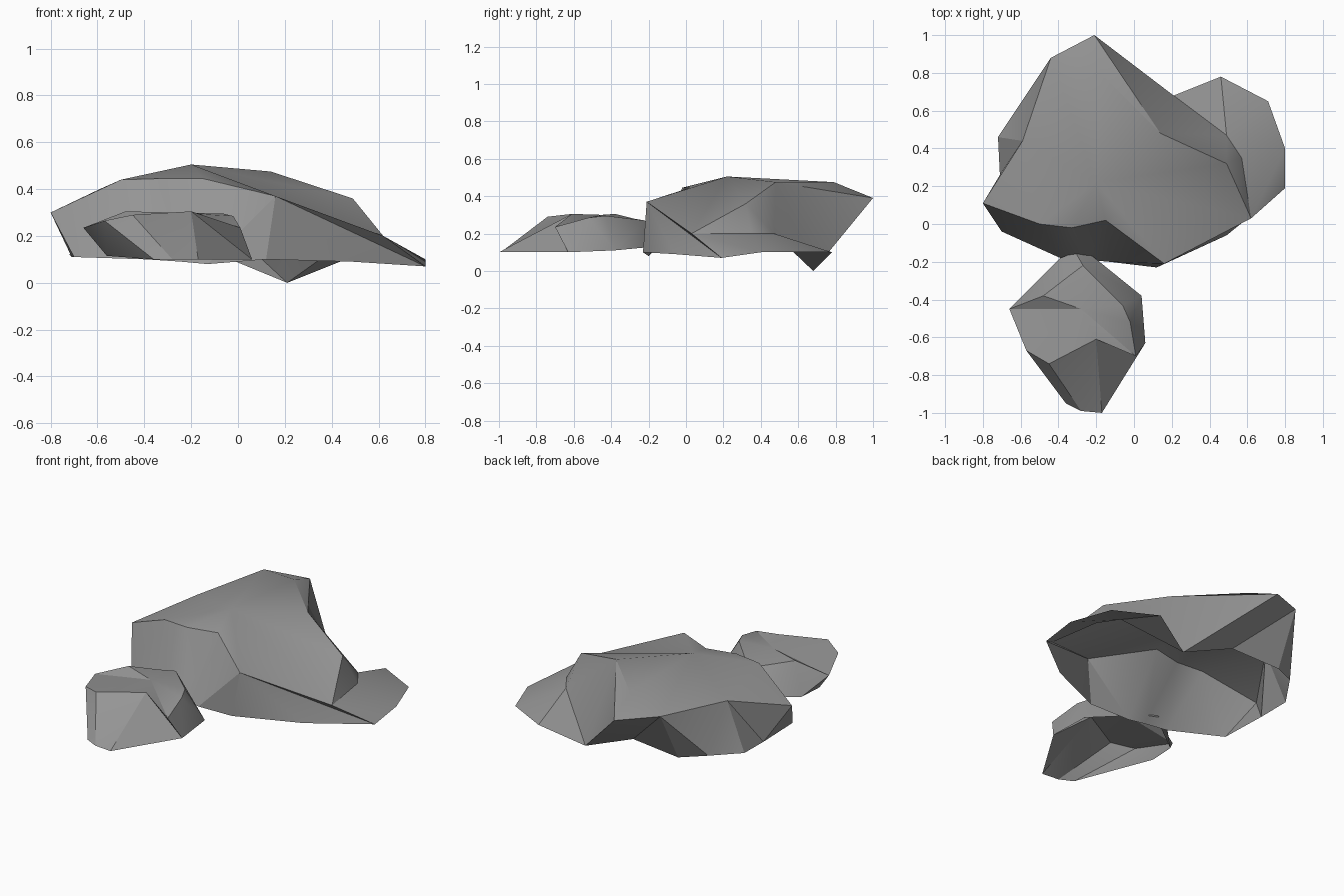
import bpy
import bmesh
import math

default_cube = bpy.data.objects.get("Cube")
if default_cube:
    bpy.data.objects.remove(default_cube, do_unlink=True)

# One stone grey for every rock
stone = bpy.data.materials.new("stone_grey")
stone.use_nodes = True
stone.diffuse_color = (0.3, 0.3, 0.3, 1)
stone.node_tree.nodes["Principled BSDF"].inputs["Base Color"].default_value = stone.diffuse_color


class Shell:
    """Open rock shell; corners at the same place share one vertex."""

    def __init__(self):
        self.bm = bmesh.new()
        self.corners = {}

    def face(self, *points):
        if len(set(points)) < len(points):
            return
        for p in points:
            if p not in self.corners:
                self.corners[p] = self.bm.verts.new(p)
        self.bm.faces.new([self.corners[p] for p in points])

    def wall(self, pairs):
        """Chiselled strip between neighbouring (upper, lower) corner pairs."""
        for (up, low), (next_up, next_low) in zip(pairs, pairs[1:]):
            self.face(up, low, next_up)
            self.face(next_up, low, next_low)

    def cap(self, peak, rim):
        """Gently domed top fanned out from its highest point."""
        for a, b in zip(rim, rim[1:] + rim[:1]):
            self.face(peak, a, b)

    def finish(self, name):
        mesh = bpy.data.meshes.new(name)
        self.bm.to_mesh(mesh)
        self.bm.free()
        mesh.materials.append(stone)
        obj = bpy.data.objects.new(name, mesh)
        bpy.context.collection.objects.link(obj)
        bpy.ops.object.select_all(action='DESELECT')
        obj.select_set(True)
        bpy.context.view_layer.objects.active = obj
        bpy.ops.object.shade_smooth_by_angle(angle=math.radians(30))


# Main boulder: named corners of the upper edge, back to left to front to right
back_tip = (-.21, 1, .39)
back_left = (-.44, .88, .43)
left_edge = (-.59, .44, .4)
left_tip = (-.8, .11, .3)
brow_left = (-.5, 0, .44)
brow_middle = (-.33, -.02, .445)
brow_right = (-.15, .02, .445)
crest = (.16, -.21, .37)
shoulder = (.62, .03, .2)
right_edge = (.49, .32, .36)
right_back = (.14, .48, .475)
back_notch = (-.17, .79, .475)

# Corners of the shelf, the pointed spur and the foot
shelf_inner = (.57, .35, .2)
ledge = (.49, .47, .2)
spur = (.21, .68, 0)
toe = (.8, .19, .07)
shelf_right = (.8, .4, .1)
shelf_back = (.71, .65, .1)
crest_foot = (.12, -.23, .1)
back_foot = (-.13, .7, .14)
corner_foot = (-.6, .64, .14)
left_foot = (-.71, .26, .11)

boulder = Shell()
boulder.cap((-.2, .22, .505), [
    back_left, left_edge, brow_left, brow_middle, brow_right, crest,
    shoulder, right_edge, right_back, back_notch,
])
boulder.face(back_notch, back_tip, back_left)
boulder.face(right_back, back_tip, back_notch)
boulder.face(left_edge, left_tip, brow_left)
# Steep sides of the boulder
boulder.wall([
    (back_tip, back_foot),
    (back_left, back_foot),
    (back_left, (-.45, .72, .12)),
    (back_left, corner_foot),
    (left_edge, corner_foot),
    (left_edge, (-.72, .46, .12)),
    (left_edge, left_foot),
    (left_tip, left_foot),
    (left_tip, (-.7, -.04, .11)),
    (brow_left, (-.39, -.18, .1)),
    (brow_middle, (-.24, -.19, .09)),
    (brow_right, (-.13, -.2, .08)),
    (crest, crest_foot),
])
boulder.wall([
    (shoulder, shoulder),
    (right_edge, shelf_inner),
    (right_edge, ledge),
    (right_back, spur),
    (back_tip, back_foot),
])
# Front skirt running round into the low side shelf
boulder.wall([
    (crest, crest_foot),
    (crest, (.49, -.06, .09)),
    (crest, toe),
    (shoulder, toe),
    (shoulder, shelf_right),
    (shelf_inner, shelf_right),
    (ledge, shelf_back),
    (ledge, (.46, .78, .1)),
    (ledge, spur),
])
boulder.finish("main_boulder")

# Separate small rock in front: (upper, lower) corners all the way round
small_front = (-.2, -.61, .305)
small_right_foot = (.06, -.63, .1)
small_sides = [
    ((-.45, -.74, .29), (-.28, -.99, .1)),
    (small_front, (-.17, -1, .1)),
    (small_front, small_right_foot),
    ((.01, -.7, .235), small_right_foot),
    ((-.02, -.52, .285), (.04, -.38, .11)),
    ((-.06, -.43, .295), (.04, -.38, .11)),
    ((-.27, -.22, .27), (-.22, -.17, .13)),
    ((-.27, -.22, .27), (-.31, -.15, .14)),
    ((-.35, -.28, .28), (-.39, -.18, .13)),
    ((-.48, -.38, .305), (-.55, -.34, .115)),
    ((-.66, -.45, .235), (-.55, -.34, .115)),
    ((-.66, -.45, .235), (-.56, -.5, .115)),
    ((-.57, -.67, .265), (-.36, -.95, .1)),
]
small = Shell()
small.wall(small_sides + small_sides[:1])
small.cap((-.28, -.45, .3), [upper for upper, lower in small_sides])
small.finish("small_rock")
